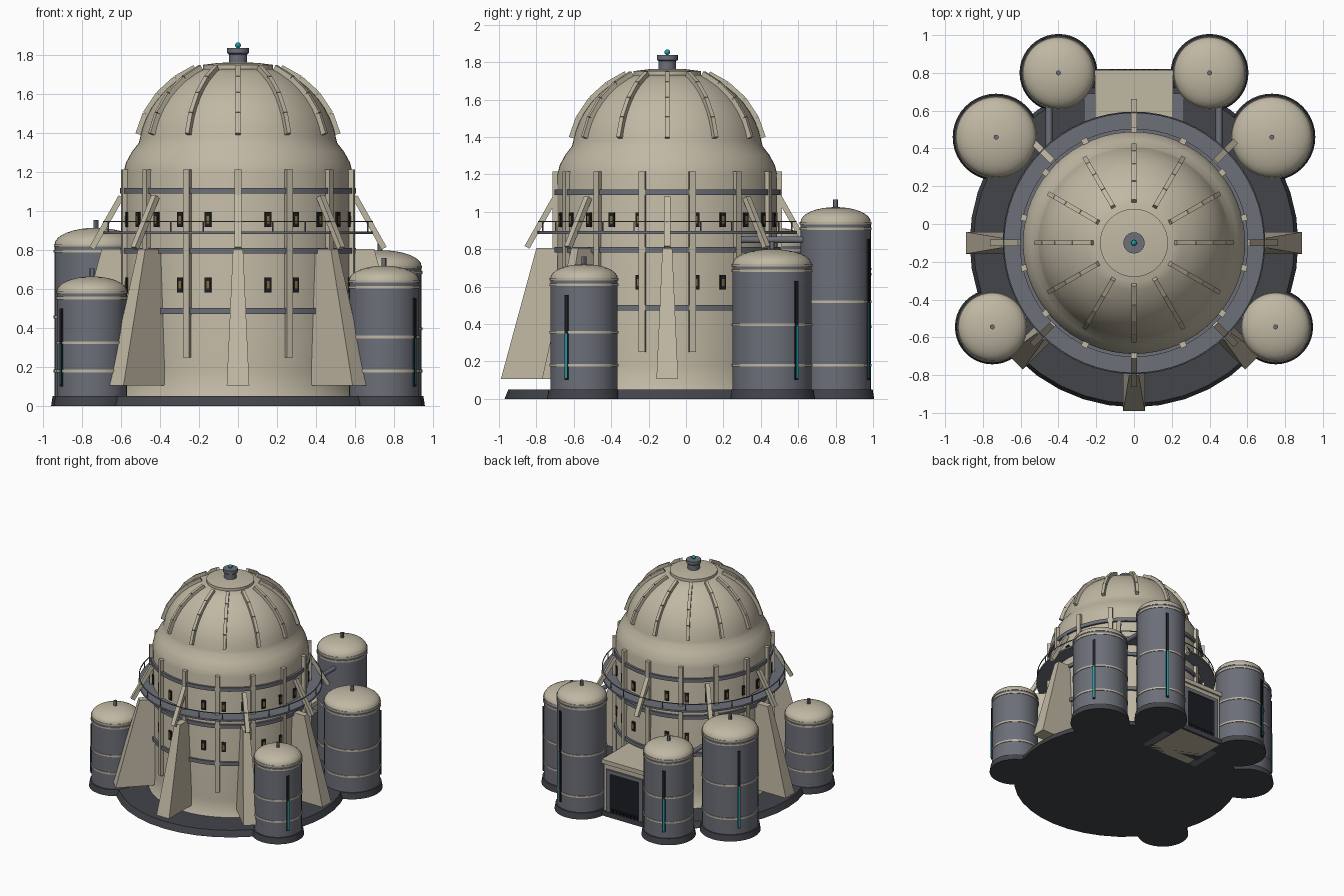
import bpy, bmesh
from math import sin, cos, pi, radians, atan2, degrees, sqrt
from mathutils import Matrix, Vector

if "Cube" in bpy.data.objects:
    bpy.data.objects.remove(bpy.data.objects["Cube"])

CY = -0.1  # y of the main body axis


def material(name, r, g, b):
    m = bpy.data.materials.new(name)
    m.diffuse_color = (r, g, b, 1)
    m.use_nodes = True
    m.node_tree.nodes["Principled BSDF"].inputs["Base Color"].default_value = m.diffuse_color
    return m


TAN = material("tan", 0.53, 0.48, 0.37)
GREY = material("grey", 0.15, 0.16, 0.19)
DARK = material("dark", 0.055, 0.058, 0.068)
BLACK = material("black", 0.012, 0.013, 0.016)
TEAL = material("teal", 0.01, 0.33, 0.38)
AMBER = material("amber", 0.25, 0.16, 0.03)


def finish(bm, name, mat, smooth=False):
    bmesh.ops.recalc_face_normals(bm, faces=bm.faces[:])
    me = bpy.data.meshes.new(name)
    bm.to_mesh(me)
    bm.free()
    ob = bpy.data.objects.new(name, me)
    bpy.context.collection.objects.link(ob)
    me.materials.append(mat)
    if smooth:
        bpy.ops.object.select_all(action='DESELECT')
        ob.select_set(True)
        bpy.context.view_layer.objects.active = ob
        bpy.ops.object.shade_smooth_by_angle(angle=radians(30))
    return ob


def lathe(name, mat, profile, x=0, y=CY, n=64, closed=False, smooth=True):
    """Revolve (r, z) points; open ends are capped unless on the axis."""
    bm = bmesh.new()
    rings = []
    for r, z in profile:
        if r < 1e-5:
            rings.append([bm.verts.new((x, y, z))])
        else:
            rings.append([bm.verts.new((x + r * sin(2 * pi * i / n), y - r * cos(2 * pi * i / n), z)) for i in range(n)])
    pairs = list(zip(rings, rings[1:]))
    if closed:
        pairs.append((rings[-1], rings[0]))
    for a, b in pairs:
        for i in range(n):
            q = [a[i % len(a)], a[(i + 1) % len(a)], b[(i + 1) % len(b)], b[i % len(b)]]
            bm.faces.new(list(dict.fromkeys(q)))
    if not closed:
        for ring in (rings[0], rings[-1]):
            if len(ring) > 1:
                bm.faces.new(ring)
    return finish(bm, name, mat, smooth)


def band(name, mat, r0, r1, z0, z1, **kw):
    return lathe(name, mat, [(r0, z0), (r1, z0), (r1, z1), (r0, z1)], closed=True, **kw)


def hexa(bm, bottom, top, m=Matrix()):
    """Eight-cornered solid from two quads."""
    a = [bm.verts.new(m @ Vector(p)) for p in bottom]
    b = [bm.verts.new(m @ Vector(p)) for p in top]
    bm.faces.new(a[::-1])
    bm.faces.new(b)
    for i in range(4):
        j = (i + 1) % 4
        bm.faces.new((a[i], a[j], b[j], b[i]))


def quad(w, y0, y1, z):
    return [(-w, y0, z), (w, y0, z), (w, y1, z), (-w, y1, z)]


def box(bm, w, y0, y1, z0, z1, m=Matrix()):
    hexa(bm, quad(w, y0, y1, z0), quad(w, y0, y1, z1), m)


def around(deg, x=0, y=CY):
    """Local -y points outward; 0 degrees is the front."""
    return Matrix.Translation((x, y, 0)) @ Matrix.Rotation(radians(deg), 4, 'Z')


def bar(bm, p, q, w, h, m=Matrix()):
    """Bar in the local y-z plane between (r, z) points, half width w, thickness h."""
    p, q = Vector((0, -p[0], p[1])), Vector((0, -q[0], q[1]))
    n = (q - p).normalized().cross(Vector((1, 0, 0))) * h / 2
    x = Vector((w, 0, 0))
    hexa(bm, [p - x - n, p + x - n, p + x + n, p - x + n], [q - x - n, q + x - n, q + x + n, q - x + n], m)


# base plate
lathe("base_plate", DARK, [(0.87, 0), (0.85, 0.05)], n=40)


# main body with domed roof
def dome_r(z, off=0):
    return (0.51 + off) * sqrt(max(0, 1 - ((z - 1.3) / (0.47 + off)) ** 2))


body = [(0.62, 0.05), (0.597, 0.1), (0.59, 0.18), (0.588, 1.2), (0.575, 1.25), (0.545, 1.305), (0.51, 1.35)]
body += [(dome_r(z), z) for z in (1.38, 1.43, 1.48, 1.53, 1.58, 1.63, 1.67, 1.71, 1.73)]
lathe("body_shell", TAN, body)
lathe("roof_cap", TAN, [(0.18, 1.72), (0.18, 1.752), (0.1, 1.762), (0, 1.765)])
lathe("roof_vent", GREY, [(0.047, 1.75), (0.047, 1.805), (0.056, 1.812), (0.056, 1.838)], n=24)
lathe("beacon", TEAL, [(0.015 * sin(pi * i / 8), 1.853 - 0.015 * cos(pi * i / 8)) for i in range(9)], n=16)
for i, z in enumerate((0.472, 0.782, 1.09)):
    band("body_band_%d" % i, GREY, 0.57, 0.605, z, z + 0.03)

# dome ribs
bm = bmesh.new()
zs = (1.395, 1.5, 1.6, 1.68, 1.735)
for k in range(12):
    for a, b in zip(zs, zs[1:]):
        bar(bm, (dome_r(a, 0.01), a), (dome_r(b, 0.01), b), 0.012, 0.035, around(30 * k))
finish(bm, "dome_ribs", TAN)

# wall ribs
bm = bmesh.new()
for k in range(14):
    box(bm, 0.017, -0.613, -0.57, 0.25, 1.215, around(360 / 14 * k))
finish(bm, "wall_ribs", TAN)

# windows in two rows
frames, panes = bmesh.new(), bmesh.new()
for k in range(24):
    for z in (0.583, 0.918):
        box(frames, 0.017, -0.597, -0.57, z, z + 0.078, around(15 * k))
        box(panes, 0.007, -0.599, -0.58, z + 0.02, z + 0.058, around(15 * k))
finish(frames, "window_frames", BLACK)
finish(panes, "window_panes", AMBER)

# walkway and railing
band("walkway", GREY, 0.58, 0.695, 0.882, 0.896)
band("walkway_rail", GREY, 0.686, 0.692, 0.945, 0.951)
bm = bmesh.new()
for k in range(24):
    box(bm, 0.003, -0.692, -0.686, 0.89, 0.95, around(15 * k))
finish(bm, "rail_posts", GREY)

# buttresses on the front half, braces all round
bm = bmesh.new()
for a in (-90, -45, 0, 45, 90):
    hexa(bm, quad(0.058, -0.89, -0.585, 0.105), quad(0.026, -0.70, -0.585, 0.805), around(a))
finish(bm, "buttresses", TAN)
bm = bmesh.new()
for k in range(8):
    bar(bm, (0.60, 1.075), (0.75, 0.81), 0.017, 0.03, around(45 * k))
finish(bm, "walkway_braces", TAN)

# gatehouse at the back
bm = bmesh.new()
box(bm, 0.195, 0.42, 0.80, 0, 0.43)
box(bm, 0.207, 0.42, 0.815, 0.43, 0.465)
finish(bm, "gatehouse", TAN)
bm = bmesh.new()
for s in (-1, 1):
    box(bm, 0.03, 0.42, 0.69, 0, 0.42, Matrix.Translation((s * 0.235, 0, 0)))
    box(bm, 0.018, 0.79, 0.815, 0.03, 0.36, Matrix.Translation((s * 0.15, 0, 0)))
box(bm, 0.168, 0.79, 0.815, 0.36, 0.39)
finish(bm, "gate_frame", GREY)
bm = bmesh.new()
box(bm, 0.135, 0.79, 0.805, 0.04, 0.36)
for k in range(8):
    box(bm, 0.01, 0.8, 0.82, 0.04, 0.07, Matrix.Translation((-0.115 + k * 0.033, 0, 0)))
finish(bm, "gate_door", BLACK)
bm = bmesh.new()
box(bm, 0.22, 0.5, 0.82, 0, 0.04)
finish(bm, "gate_threshold", DARK)

# storage tanks: x, y, radius, wall height, dome height
TANKS = {
    "back_left": (-0.40, 0.80, 0.188, 0.70, 0.08), "back_right": (0.40, 0.80, 0.188, 0.945, 0.08),
    "side_left": (-0.73, 0.46, 0.212, 0.83, 0.085), "side_right": (0.73, 0.46, 0.212, 0.72, 0.08),
    "front_left": (-0.75, -0.545, 0.18, 0.59, 0.075), "front_right": (0.75, -0.545, 0.18, 0.645, 0.075)}
for name, (x, y, r, h, d) in TANKS.items():
    at = dict(x=x, y=y, n=40)
    lathe(name + "_tank_pad", DARK, [(r + 0.018, 0), (r + 0.01, 0.05)], **at)
    lathe(name + "_tank_wall", GREY, [(r, 0.04), (r, h)], **at)
    cap = [(r * cos(t * pi / 16), h + d * sin(t * pi / 16)) for t in range(8)] + [(0, h + d)]
    lathe(name + "_tank_dome", TAN, [(r + 0.004, h - 0.012), (r + 0.004, h)] + cap, **at)
    lathe(name + "_tank_nozzle", GREY, [(0.013, h + d - 0.01), (0.013, h + d + 0.04)], x=x, y=y, n=12)
    for i, z in enumerate((0.18, 0.55 * h, h - 0.035)):
        band("%s_tank_hoop_%d" % (name, i), TAN, r - 0.01, r + 0.005, z - 0.007, z + 0.007, **at)
    # level gauge facing away from the body
    out = degrees(atan2(x, -(y - CY)))
    bm = bmesh.new()
    box(bm, 0.011, -r - 0.008, -r + 0.02, 0.1, h - 0.09, around(out, x, y))
    finish(bm, name + "_gauge", BLACK)
    bm = bmesh.new()
    box(bm, 0.006, -r - 0.011, -r + 0.01, 0.11, 0.1 + 0.55 * (h - 0.19), around(out, x, y))
    finish(bm, name + "_gauge_level", TEAL)

# feed pipes between the back tanks and the body
bm = bmesh.new()
for s, z in ((-1, 0.6), (1, 0.85)):
    bmesh.ops.create_cone(bm, cap_ends=True, segments=16, radius1=0.018, radius2=0.018, depth=0.4,
                          matrix=Matrix.Translation((s * 0.45, 0.47, z)) @ Matrix.Rotation(pi / 2, 4, 'X'))
finish(bm, "feed_pipes", GREY, True)
